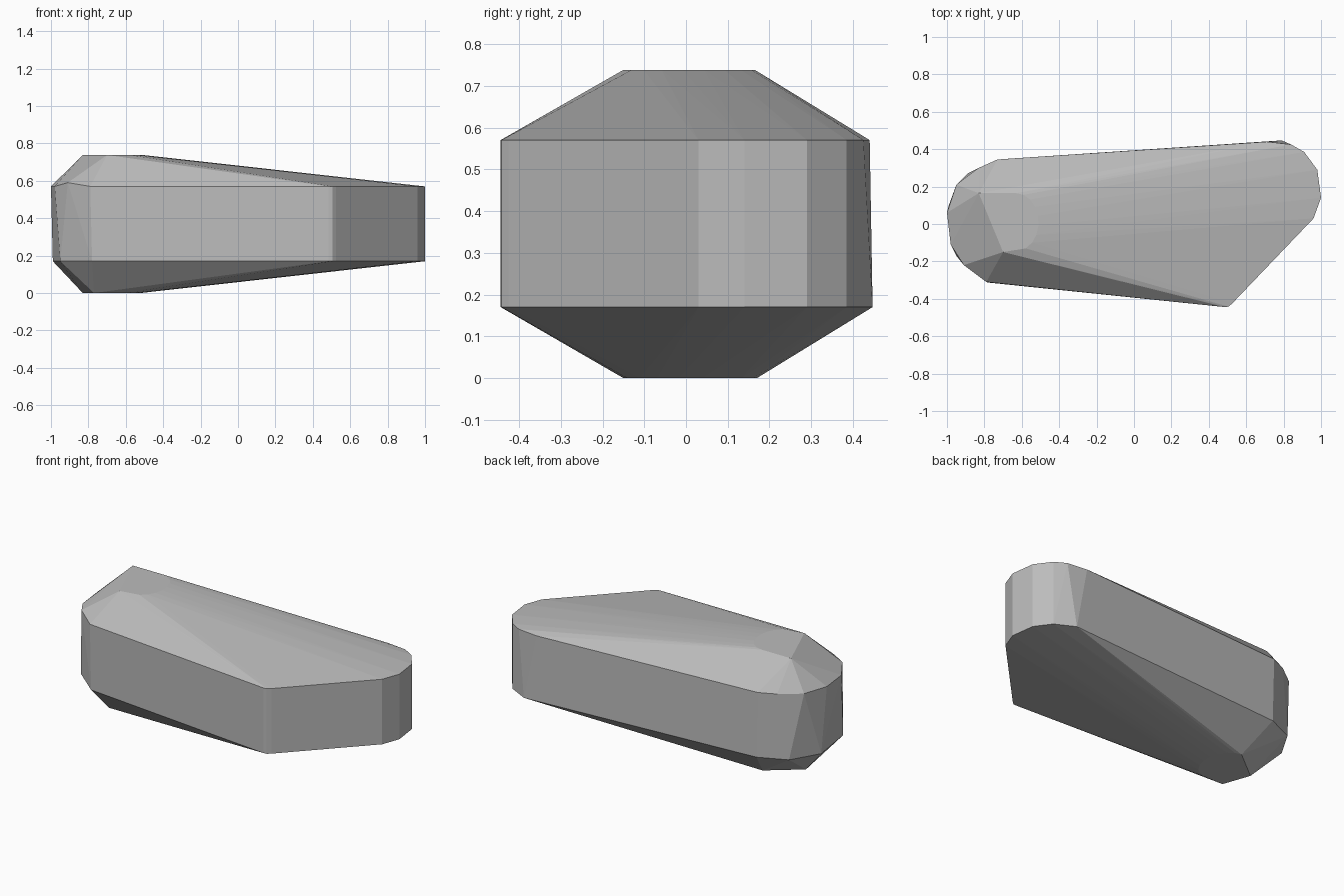
import bpy, bmesh, math

if "Cube" in bpy.data.objects:
    bpy.data.objects.remove(bpy.data.objects["Cube"])

# Stone colour
grey = bpy.data.materials.new("stone_grey")
grey.diffuse_color = (0.5, 0.5, 0.5, 1)
grey.use_nodes = True
grey.node_tree.nodes["Principled BSDF"].inputs["Base Color"].default_value = grey.diffuse_color


def arc(cx, cy, rx, ry, start, end, n):
    """Points on an elliptical arc, angles in degrees."""
    out = []
    for i in range(n):
        a = math.radians(start + (end - start) * i / (n - 1))
        out.append((cx + rx * math.cos(a), cy + ry * math.sin(a)))
    return out


# Side outline shared by both rims: pointed front corner and rounded right end
shared = [(0.485, -0.444), (0.505, -0.442), (0.525, -0.425),
          (0.96, 0.03), (1.0, 0.14), (0.98, 0.29), (0.91, 0.385)]

# Chipped left end differs between the rims
upper_rim = shared + [(0.84, 0.425), (0.71, 0.44), (-0.73, 0.345), (-0.83, 0.30),
                      (-0.95, 0.21), (-1.0, 0.06), (-0.98, -0.11), (-0.79, -0.31)]
lower_rim = shared + [(0.79, 0.447), (-0.72, 0.345), (-0.89, 0.27),
                      (-0.99, 0.10), (-0.95, -0.17), (-0.78, -0.313)]

# Small flats on the crown and the base, rounded toward the long slope
crown = [(-0.83, 0.165), (-0.70, -0.15)] + arc(-0.63, 0.01, 0.12, 0.155, -65, 90, 9)
base = [(-0.77, -0.15), (-0.83, 0.02)] + arc(-0.64, 0.01, 0.12, 0.16, -90, 90, 10)

# Stone body wrapped around the four levels
bm = bmesh.new()
for ring, z in ((base, 0), (lower_rim, 0.17), (upper_rim, 0.57), (crown, 0.738)):
    for x, y in ring:
        bm.verts.new((x, y, z))
bm.verts.new((-0.91, -0.22, 0.59))  # raised chip corner
hull = bmesh.ops.convex_hull(bm, input=bm.verts)
spare = {g for g in hull["geom_interior"] + hull["geom_unused"]
         if isinstance(g, bmesh.types.BMVert)}
bmesh.ops.delete(bm, geom=list(spare), context='VERTS')
bmesh.ops.dissolve_limit(bm, angle_limit=math.radians(0.5),
                         verts=bm.verts, edges=bm.edges)
bmesh.ops.recalc_face_normals(bm, faces=bm.faces)

mesh = bpy.data.meshes.new("stone_body")
bm.to_mesh(mesh)
bm.free()
mesh.materials.append(grey)
stone = bpy.data.objects.new("stone_body", mesh)
bpy.context.collection.objects.link(stone)
